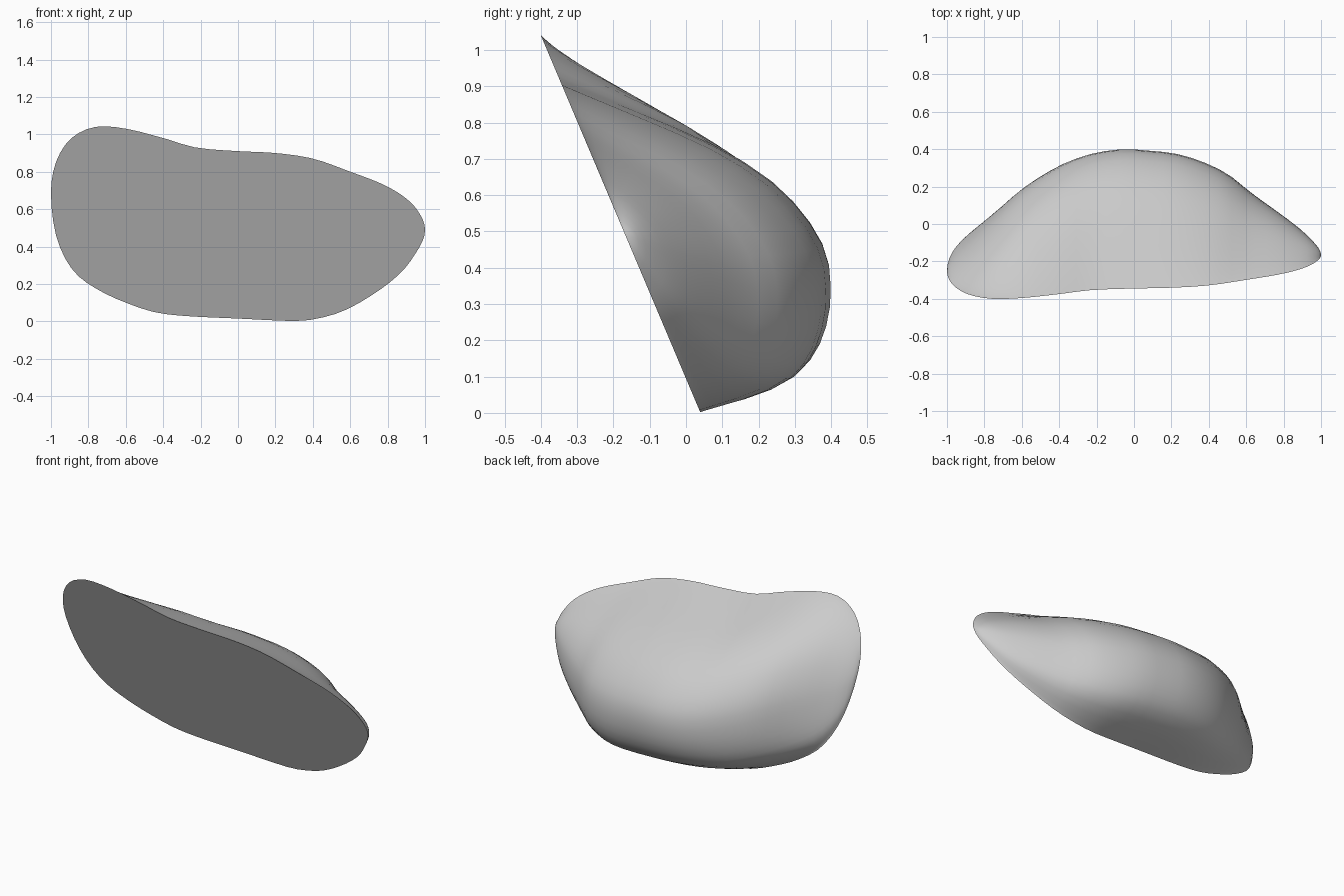
import bpy, bmesh
from math import asin, pi, sin, cos

if "Cube" in bpy.data.objects:
    bpy.data.objects.remove(bpy.data.objects["Cube"])


def smooth_curve(points, key=lambda v: v):
    """Cubic interpolation through (position, value) points."""
    px = [key(p[0]) for p in points]
    py = [p[1] for p in points]
    n = len(px)

    def slope(i):
        a, b = max(i - 1, 0), min(i + 1, n - 1)
        return (py[b] - py[a]) / (px[b] - px[a])

    def value(v):
        v = key(v)
        i = 0
        while i < n - 2 and v > px[i + 1]:
            i += 1
        h = px[i + 1] - px[i]
        u = (v - px[i]) / h
        return ((2*u**3 - 3*u**2 + 1) * py[i] + (u**3 - 2*u**2 + u) * h * slope(i)
                + (3*u**2 - 2*u**3) * py[i + 1] + (u**3 - u**2) * h * slope(i + 1))
    return value


def angle(x):
    return asin(max(-1, min(1, x)))


# Outline of the flat front, and bulge depth along x
top = smooth_curve([(-1, .69), (-.97, .86), (-.89, .98), (-.76, 1.04), (-.6, 1.03), (-.4, .98),
                    (-.23, .93), (0, .91), (.2, .90), (.4, .87), (.6, .80), (.8, .72),
                    (.93, .63), (.98, .56), (1, .49)], angle)
bottom = smooth_curve([(-1, .69), (-.97, .45), (-.88, .27), (-.75, .17), (-.6, .10), (-.45, .05),
                       (-.3, .03), (0, .015), (.3, .002), (.4, .01), (.55, .05), (.7, .13),
                       (.88, .27), (.96, .38), (1, .49)], angle)
depth = smooth_curve([(-1, 0), (-.97, .04), (-.88, .11), (-.75, .22), (-.6, .345), (-.48, .415),
                      (-.35, .475), (-.2, .515), (-.05, .53), (.07, .52), (.22, .50), (.37, .45),
                      (.5, .385), (.62, .29), (.75, .205), (.88, .12), (.97, .05), (1, 0)], angle)
# Bulge profile from bottom edge to top edge
profile = smooth_curve([(0, 0), (.05, .36), (.1, .58), (.18, .75), (.27, .87), (.36, .95),
                        (.45, 1), (.54, 1), (.65, .93), (.73, .82), (.81, .64), (.87, .45), (1, 0)])


def plane_y(z):
    return .04 - .423 * z


# Domed shell with a tilted flat front
COLS, ROWS = 40, 24
bm = bmesh.new()
left = bm.verts.new((-1, plane_y(.69), .69))
right = bm.verts.new((1, plane_y(.49), .49))
columns = []
for c in range(1, COLS):
    x = sin(-pi / 2 + pi * c / COLS)
    zb, zt, d = bottom(x), top(x), depth(x)
    col = []
    for r in range(ROWS + 1):
        t = (1 - cos(pi * r / ROWS)) / 2
        z = zb + (zt - zb) * t
        bulge = d * max(profile(t), 0) ** (1 + .4 * x * x)
        col.append(bm.verts.new((x, plane_y(z) + bulge, z)))
    columns.append(col)
for a, b in zip(columns, columns[1:]):
    for r in range(ROWS):
        bm.faces.new((a[r], a[r + 1], b[r + 1], b[r]))
for tip, col in ((left, columns[0]), (right, columns[-1])):
    for r in range(ROWS):
        bm.faces.new((tip, col[r], col[r + 1]))

# Flat front face
bm.faces.new([left] + [c[0] for c in columns] + [right] + [c[-1] for c in reversed(columns)])
bmesh.ops.recalc_face_normals(bm, faces=bm.faces)

mesh = bpy.data.meshes.new("domed_shell")
bm.to_mesh(mesh)
bm.free()
shell = bpy.data.objects.new("domed_shell", mesh)
bpy.context.collection.objects.link(shell)
bpy.context.view_layer.objects.active = shell
shell.select_set(True)
bpy.ops.object.shade_smooth_by_angle(angle=pi / 6)
